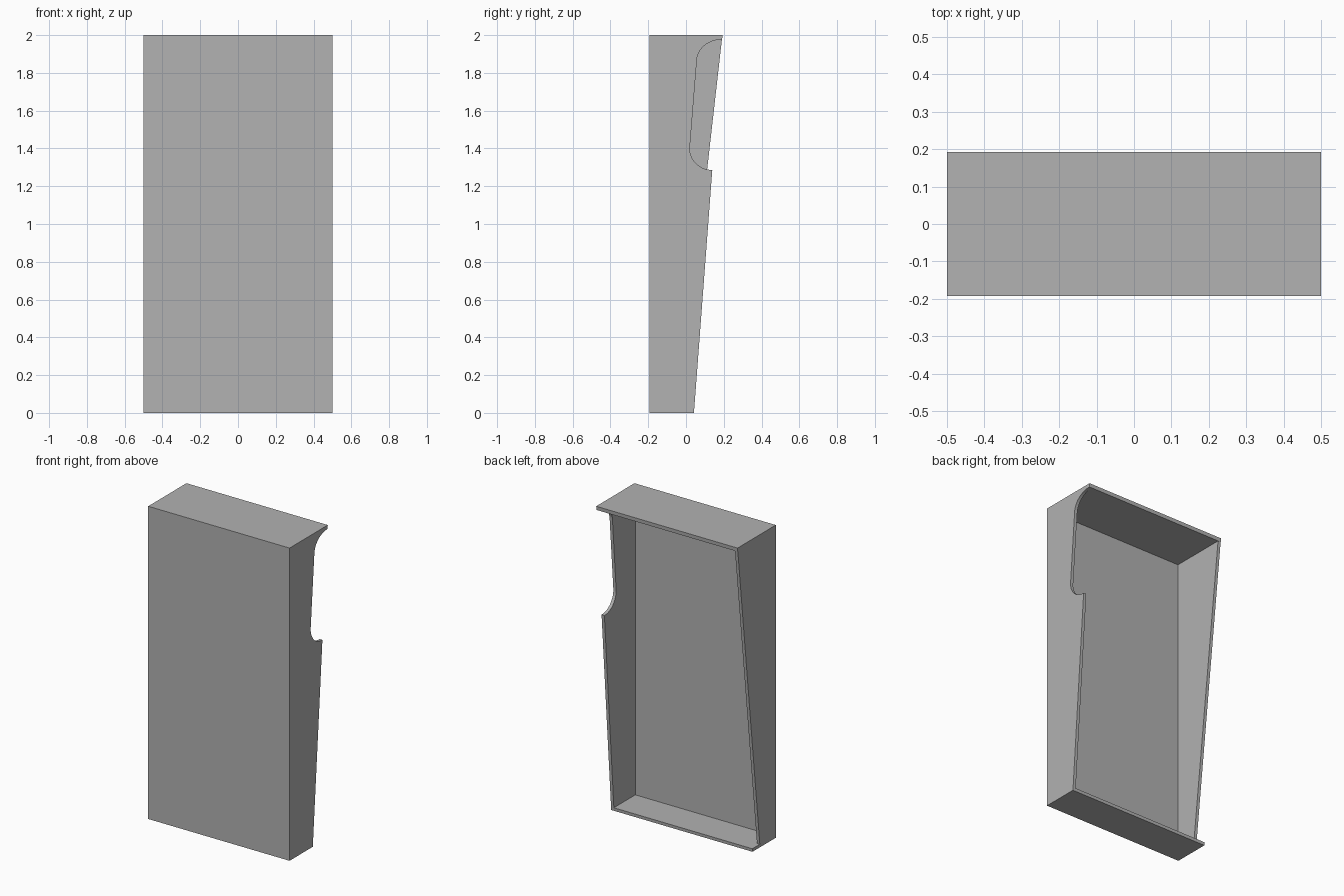
import bpy
import bmesh
from math import cos, sin, pi

if "Cube" in bpy.data.objects:
    bpy.data.objects.remove(bpy.data.objects["Cube"], do_unlink=True)

WIDTH, HEIGHT = 1.0, 2.0
FRONT, BACK_TOP, BACK_BOTTOM = -0.193, 0.193, 0.042
WALL, TOP = 0.02, 1.976

grey = bpy.data.materials.new("plain grey")
grey.use_nodes = True
grey.diffuse_color = (0.445, 0.445, 0.445, 1)
grey.node_tree.nodes["Principled BSDF"].inputs["Base Color"].default_value = grey.diffuse_color


def prism(name, profile, x0, x1):
    """Extrude a (y, z) side profile from x0 to x1."""
    bm = bmesh.new()
    face = bm.faces.new([bm.verts.new((x0, y, z)) for y, z in profile])
    grown = bmesh.ops.extrude_face_region(bm, geom=[face])["geom"]
    moved = [v for v in grown if isinstance(v, bmesh.types.BMVert)]
    bmesh.ops.translate(bm, verts=moved, vec=(x1 - x0, 0, 0))
    bmesh.ops.recalc_face_normals(bm, faces=bm.faces)
    mesh = bpy.data.meshes.new(name)
    bm.to_mesh(mesh)
    bm.free()
    mesh.materials.append(grey)
    obj = bpy.data.objects.new(name, mesh)
    bpy.context.collection.objects.link(obj)
    return obj


def arc(cy, cz, ry, rz, start, end, steps=14):
    """Points on an elliptical arc in the side plane."""
    angles = [start + (end - start) * i / steps for i in range(steps + 1)]
    return [(cy + ry * cos(a), cz + rz * sin(a)) for a in angles]


def cut(target, cutter):
    """Subtract the cutter, then discard it."""
    mod = target.modifiers.new("cut", "BOOLEAN")
    mod.operation, mod.solver, mod.object = "DIFFERENCE", "EXACT", cutter
    bpy.context.view_layer.objects.active = target
    bpy.ops.object.modifier_apply(modifier=mod.name)
    bpy.data.objects.remove(cutter, do_unlink=True)


# Tapered outer body
half = WIDTH / 2
shell = prism("open_back_shell",
              [(FRONT, 0), (BACK_BOTTOM, 0), (BACK_TOP, HEIGHT), (FRONT, HEIGHT)],
              -half, half)

# Hollow interior, open at the back
cut(shell, prism("cavity_cutter",
                 [(FRONT + WALL, WALL), (0.4, WALL), (0.4, TOP), (FRONT + WALL, TOP)],
                 -half + WALL, half - WALL))

# Steeper back edge on the right side wall
cut(shell, prism("right_edge_cutter",
                 [(-0.032, WALL), (0.4, WALL), (0.4, TOP), (0.19, TOP)],
                 -half - 0.1, -half + 2 * WALL))

# Rounded notch in the left side wall
notch = [(0.4, TOP)]
notch += arc(0.188, 1.862, 0.131, TOP - 1.862, pi / 2, pi)
notch += arc(0.137, 1.4, 0.117, 0.114, pi, 1.5 * pi)
notch += [(0.4, 1.286)]
cut(shell, prism("notch_cutter", notch, half - 2 * WALL, half + 0.1))

# Smooth notch curves, crisp corners
bpy.ops.object.select_all(action="DESELECT")
shell.select_set(True)
bpy.context.view_layer.objects.active = shell
bpy.ops.object.shade_smooth_by_angle()
